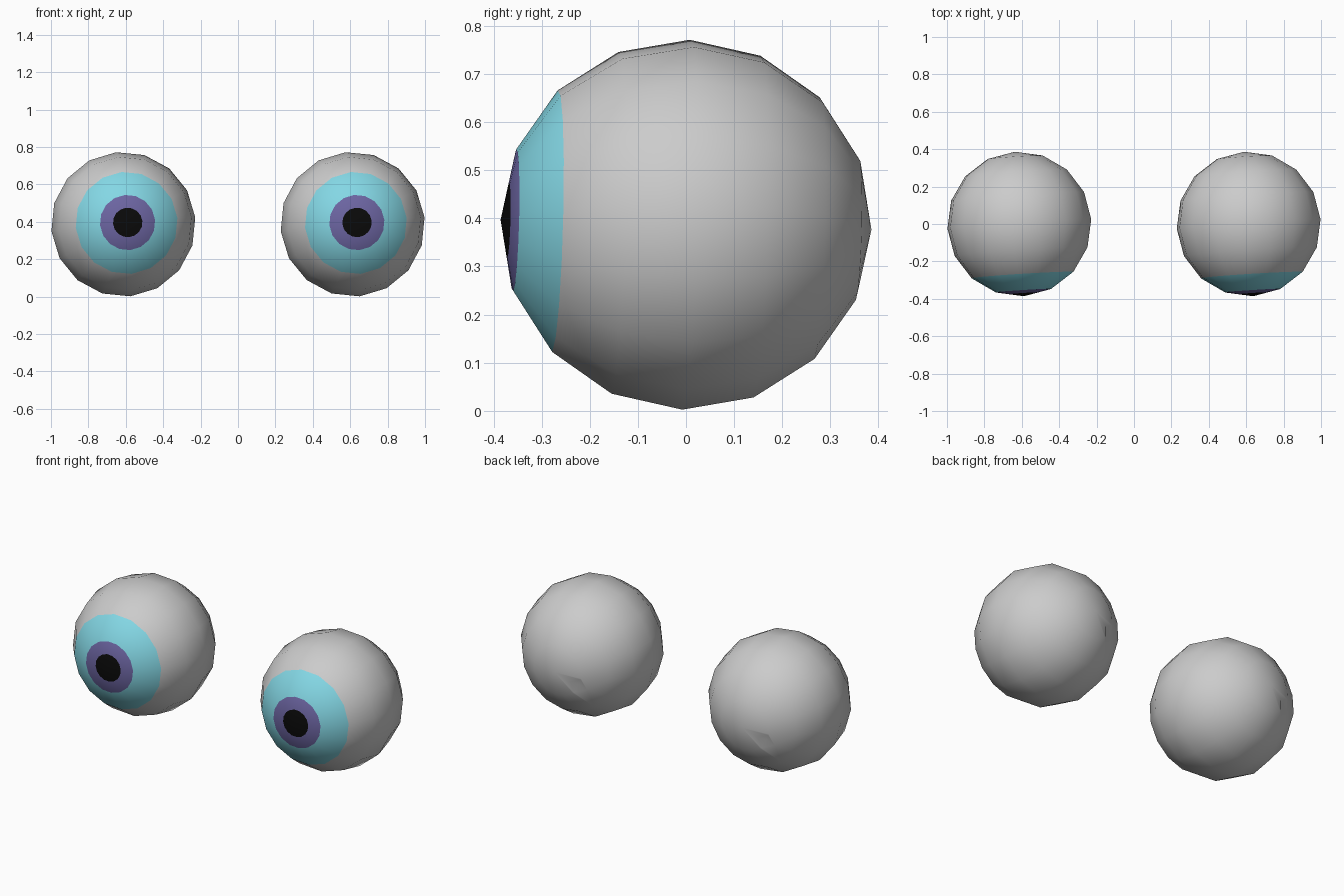
import bpy, bmesh
from math import radians
from mathutils import Matrix, Vector

if "Cube" in bpy.data.objects:
    bpy.data.objects.remove(bpy.data.objects["Cube"])

R = 0.387
EYE_X = 0.613


def material(name, rgb):
    m = bpy.data.materials.new(name)
    m.diffuse_color = (*rgb, 1)
    m.use_nodes = True
    m.node_tree.nodes["Principled BSDF"].inputs["Base Color"].default_value = m.diffuse_color
    return m


MATS = [None,
        material("iris_outer", (0.23, 0.68, 0.78)),
        material("iris_inner", (0.15, 0.13, 0.36)),
        material("pupil", (0.003, 0.003, 0.003))]


def eye_mesh():
    bm = bmesh.new()
    # eyeball, pole pointing forward after rotation
    bmesh.ops.create_uvsphere(bm, u_segments=16, v_segments=8, radius=R)
    # pupil edge cut into the front cap
    pupil_z = 0.3713
    bmesh.ops.bisect_plane(bm, geom=bm.verts[:] + bm.edges[:] + bm.faces[:],
                           plane_co=(0, 0, pupil_z), plane_no=(0, 0, 1))
    # colour rings: front cap, inner ring, outer ring
    for f in bm.faces:
        z = f.calc_center_median().z
        f.material_index = 3 if z > pupil_z else 2 if z > 0.358 else 1 if z > 0.274 else 0
        f.smooth = True
    # aim: twist about the axis, face forward, glance slightly aside and up
    bm.transform(Matrix.Rotation(radians(3.6), 4, 'Z')
                 @ Matrix.Rotation(radians(88.5), 4, 'X')
                 @ Matrix.Rotation(radians(5.5), 4, 'Z'))
    # small pinched dent beside the back pole
    spot = Vector((-0.345, 0.913, -0.205)) * R
    v = min(bm.verts, key=lambda p: (p.co - spot).length)
    normal = v.co.normalized()
    res = bmesh.ops.bevel(bm, geom=[v], offset=0.05, segments=1,
                          affect='VERTICES', profile=0.5)
    dent = bmesh.ops.poke(bm, faces=res['faces'])
    for p in dent['verts']:
        p.co -= normal * 0.02
    for f in dent['faces']:
        f.smooth = True
    me = bpy.data.meshes.new("eye")
    bm.to_mesh(me)
    bm.free()
    for m in MATS:
        me.materials.append(m)
    return me


# the two eyes look the same way, so they share one mesh
mesh = eye_mesh()
for name, x in (("left_eye", -EYE_X), ("right_eye", EYE_X)):
    ob = bpy.data.objects.new(name, mesh)
    ob.location = (x, 0, R)
    bpy.context.collection.objects.link(ob)
